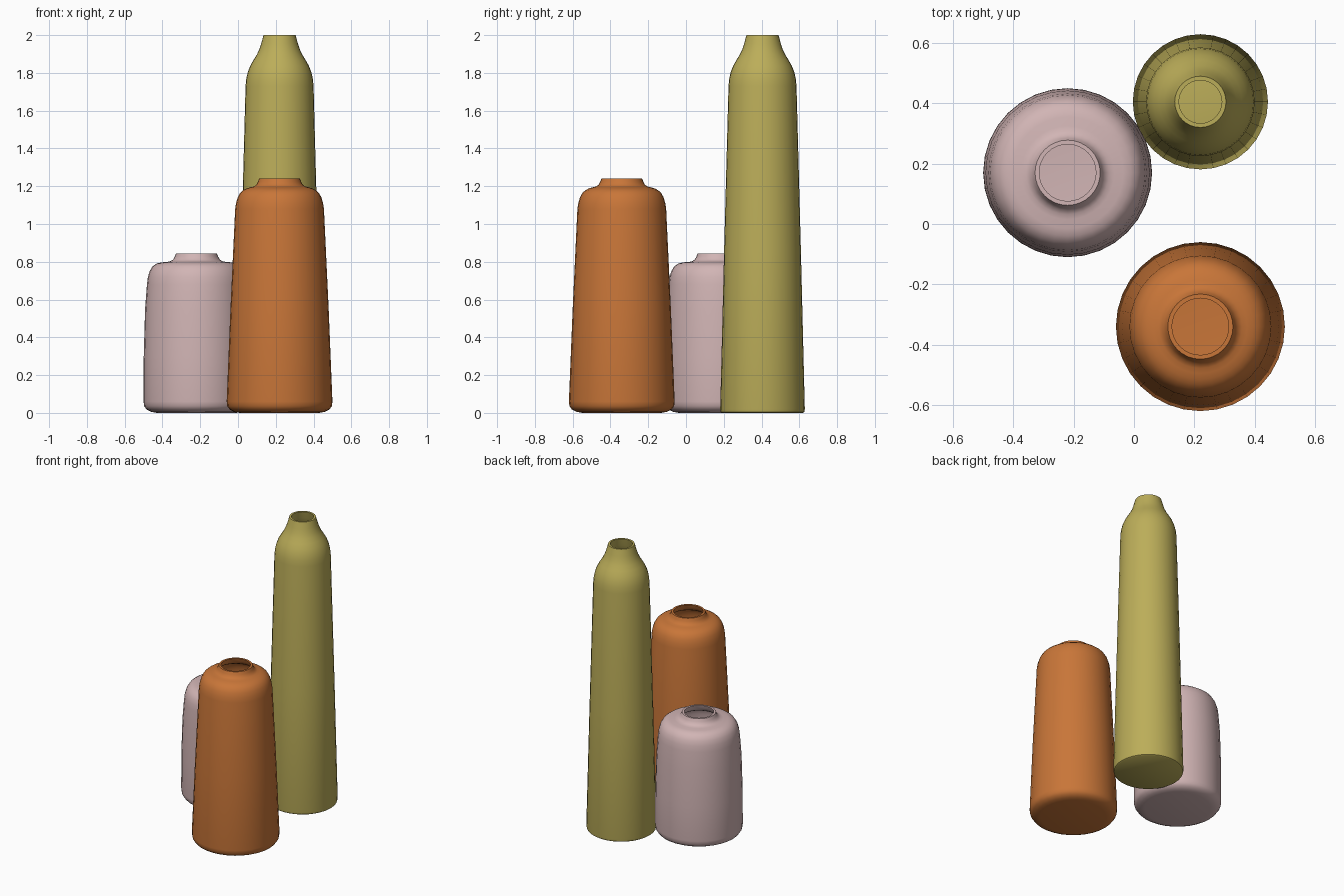
import bpy, bmesh, math
from mathutils import Vector

if "Cube" in bpy.data.objects:
    bpy.data.objects.remove(bpy.data.objects["Cube"])

SIDES = 32
WALL = 0.014


def inner_profile(pts):
    """Offset the outer profile inward to give the wall thickness."""
    out = []
    for i, p in enumerate(pts):
        a, b = Vector(pts[max(i - 1, 0)]), Vector(pts[min(i + 1, len(pts) - 1)])
        d = (b - a).normalized()
        out.append((p[0] - d.y * WALL, p[1] + d.x * WALL))
    out[0] = (pts[0][0] - WALL, pts[0][1] + WALL)      # inside floor
    out[-1] = (pts[-1][0] - WALL, pts[-1][1])          # level rim
    return out


def vase(name, centre, outer, color):
    profile = outer + inner_profile(outer)[::-1]
    bm = bmesh.new()
    rings = []
    for r, z in profile:
        rings.append([bm.verts.new((r * math.cos(2 * math.pi * k / SIDES),
                                    r * math.sin(2 * math.pi * k / SIDES), z))
                      for k in range(SIDES)])
    for lo, hi in zip(rings, rings[1:]):
        for k in range(SIDES):
            n = (k + 1) % SIDES
            bm.faces.new((lo[k], lo[n], hi[n], hi[k]))
    bm.faces.new(rings[0][::-1])     # underside
    bm.faces.new(rings[-1])          # inside floor
    bmesh.ops.recalc_face_normals(bm, faces=bm.faces)
    me = bpy.data.meshes.new(name)
    bm.to_mesh(me)
    bm.free()
    ob = bpy.data.objects.new(name, me)
    ob.location = (*centre, 0)
    bpy.context.collection.objects.link(ob)
    mat = bpy.data.materials.new(name + "_glaze")
    mat.diffuse_color = (*color, 1)
    mat.use_nodes = True
    mat.node_tree.nodes["Principled BSDF"].inputs["Base Color"].default_value = mat.diffuse_color
    me.materials.append(mat)
    bpy.ops.object.select_all(action='DESELECT')
    ob.select_set(True)
    bpy.context.view_layer.objects.active = ob
    bpy.ops.object.shade_smooth_by_angle(angle=math.radians(40))


# foot and neck shapes shared by the two wide vases
foot = [(0.21, 0), (0.24, 0.006), (0.264, 0.018), (0.277, 0.036), (0.28, 0.06)]


def neck(h):
    return [(0.155, h - 0.046), (0.138, h - 0.042), (0.124, h - 0.034),
            (0.115, h - 0.018), (0.108, h)]


# short wide vase
vase("short_vase", (-0.22, 0.17),
     foot + [(0.279, 0.3), (0.272, 0.55), (0.262, 0.68), (0.257, 0.72), (0.247, 0.752),
             (0.232, 0.776), (0.21, 0.791), (0.185, 0.797)] + neck(0.845),
     (0.64, 0.46, 0.46))

# middle tapered vase
vase("middle_vase", (0.22, -0.34),
     foot + [(0.26, 0.55), (0.235, 1.08), (0.23, 1.112), (0.221, 1.142),
             (0.208, 1.165), (0.192, 1.179), (0.175, 1.188)] + neck(1.24),
     (0.58, 0.18, 0.04))

# tall slim bottle vase
vase("tall_vase", (0.22, 0.405),
     [(0.214, 0), (0.221, 0.005), (0.224, 0.02), (0.203, 0.87), (0.18, 1.73),
      (0.176, 1.77), (0.168, 1.805), (0.155, 1.838), (0.138, 1.868),
      (0.12, 1.897), (0.107, 1.925), (0.097, 1.955), (0.085, 2.0)],
     (0.5, 0.42, 0.1))
